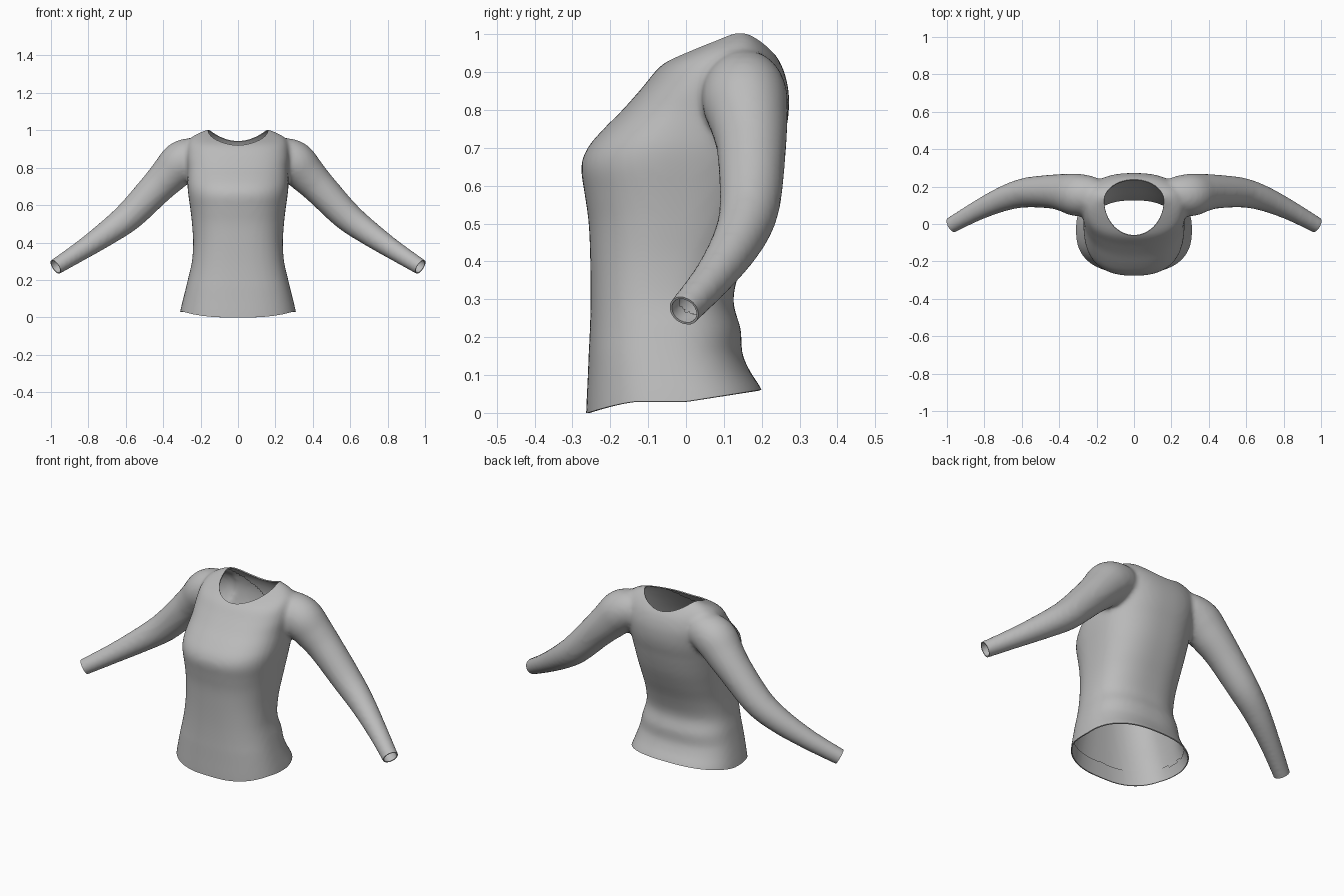
import bpy, bmesh, math
from mathutils import Vector

cube = bpy.data.objects.get("Cube")
if cube:
    bpy.data.objects.remove(cube)

fabric = bpy.data.materials.new("grey_fabric")
fabric.use_nodes = True
GREY = (0.5, 0.5, 0.5, 1)
fabric.diffuse_color = GREY
fabric.node_tree.nodes["Principled BSDF"].inputs["Base Color"].default_value = GREY


def spline(rows, steps=5):
    """Smooth rows of numbers with a Catmull-Rom curve."""
    out = []
    for i in range(len(rows) - 1):
        quad = [rows[max(i - 1, 0)], rows[i], rows[i + 1], rows[min(i + 2, len(rows) - 1)]]
        for s in range(steps):
            t = s / steps
            out.append([b + t / 2 * (c - a + t * (2 * a - 5 * b + 4 * c - d + t * (3 * (b - c) + d - a)))
                        for a, b, c, d in zip(*quad)])
    return out + [list(rows[-1])]


def loft(bm, rings):
    """Skin closed rings and cap both ends."""
    loops = [[bm.verts.new(p) for p in ring] for ring in rings]
    n = len(loops[0])
    for low, high in zip(loops, loops[1:]):
        for i in range(n):
            j = (i + 1) % n
            bm.faces.new((low[i], low[j], high[j], high[i]))
    bm.faces.new(loops[0][::-1])
    bm.faces.new(loops[-1])


def signed_pow(v, e):
    return math.copysign(abs(v) ** e, v)


def angles(n):
    return [2 * math.pi * i / n for i in range(n)]


def apply(obj, kind, **settings):
    mod = obj.modifiers.new(kind, kind)
    for key, value in settings.items():
        setattr(mod, key, value)
    bpy.context.view_layer.objects.active = obj
    bpy.ops.object.modifier_apply(modifier=mod.name)


def new_object(name, bm):
    bmesh.ops.recalc_face_normals(bm, faces=bm.faces)
    mesh = bpy.data.meshes.new(name)
    bm.to_mesh(mesh)
    bm.free()
    obj = bpy.data.objects.new(name, mesh)
    bpy.context.collection.objects.link(obj)
    return obj


# Torso rings: height, half width, front y, back y
TORSO = [
    (-0.05, .325, -.265, .22), (.03, .31, -.264, .20), (.10, .293, -.26, .168),
    (.16, .278, -.257, .148), (.22, .264, -.254, .145), (.30, .246, -.252, .125),
    (.40, .24, -.253, .15), (.50, .246, -.257, .19), (.58, .255, -.268, .22),
    (.65, .265, -.277, .24), (.70, .27, -.26, .252), (.75, .27, -.218, .265),
    (.80, .27, -.168, .272), (.86, .275, -.115, .27), (.92, .268, -.063, .252),
    (.96, .25, .012, .225), (.99, .20, .08, .195), (1.01, .14, .115, .165),
]
# Sleeve stations: x, y, z, radius
SLEEVE = [
    (.16, .15, .89, .07), (.225, .155, .865, .10), (.30, .155, .83, .114), (.37, .167, .76, .102),
    (.44, .173, .688, .091), (.575, .168, .548, .08), (.69, .138, .458, .068),
    (.83, .075, .362, .054), (.975, -.005, .27, .044), (1.03, -.036, .234, .043),
]
CUFF = Vector(SLEEVE[-2][:3])
CUFF_AXIS = (Vector(SLEEVE[-1][:3]) - CUFF).normalized()

body = bmesh.new()
rings = []
for z, w, front, back in spline(TORSO):
    mid, depth = (front + back) / 2, (back - front) / 2
    rings.append([(w * signed_pow(math.cos(a), .8), mid + depth * signed_pow(math.sin(a), .8), z)
                  for a in angles(64)])
loft(body, rings)

# Sleeves, mirrored across the body
stations = spline(SLEEVE)
centres = [Vector(s[:3]) for s in stations]
for side in (1, -1):
    rings = []
    for i, (c, s) in enumerate(zip(centres, stations)):
        along = (centres[min(i + 1, len(centres) - 1)] - centres[max(i - 1, 0)]).normalized()
        across = along.cross(Vector((0, 1, 0))).normalized()
        depth = across.cross(along)
        ring = [c + s[3] * (math.cos(a) * across + math.sin(a) * depth) for a in angles(32)]
        rings.append([(side * p.x, p.y, p.z) for p in ring])
    loft(body, rings)
shirt = new_object("long_sleeve_shirt", body)

# Fuse the parts and soften the seams
apply(shirt, "REMESH", mode="VOXEL", voxel_size=.013)
apply(shirt, "SMOOTH", factor=.5, iterations=7)


# Egg-shaped neck opening
NECK_Y, NECK_W, NECK_FRONT, NECK_BACK = .125, .16, .187, .113


def neck_ratio(p):
    dy = p.y - NECK_Y
    return math.hypot(p.x / NECK_W, dy / (NECK_BACK if dy > 0 else NECK_FRONT))


PIT = .8
cut = bmesh.new()
outline = [(NECK_W * math.cos(a),
            NECK_Y + math.sin(a) * (NECK_BACK if math.sin(a) > 0 else NECK_FRONT)) for a in angles(72)]
loft(cut, [[(x, y, z) for x, y in outline] for z in (PIT, 1.2)])
cutter = new_object("neck_cutter", cut)
cutter.hide_render = True
apply(shirt, "BOOLEAN", operation="DIFFERENCE", solver="EXACT", object=cutter)
bpy.data.objects.remove(cutter)

bm = bmesh.new()
bm.from_mesh(shirt.data)
bm.normal_update()
pit = [f for f in bm.faces if f.calc_center_median().z > PIT - .001
       and neck_ratio(f.calc_center_median()) < 1.001
       and (abs(f.normal.z) < .02 or f.calc_center_median().z < PIT + .001)]
bmesh.ops.delete(bm, geom=pit, context="FACES")

# Open the cuffs and the hem
HEM = .03
planes = [(Vector((0, 0, HEM)), Vector((0, 0, -1)))]
for side in (1, -1):
    flip = Vector((side, 1, 1))
    planes.append((CUFF * flip, CUFF_AXIS * flip))
for point, normal in planes:
    bmesh.ops.bisect_plane(bm, geom=bm.verts[:] + bm.edges[:] + bm.faces[:],
                           plane_co=point, plane_no=normal, clear_outer=True)

# Dip the hem in front and raise it behind
for v in bm.verts:
    fade = 1 - (v.co.z - HEM) / .13
    if fade > 0 and abs(v.co.x) < .4:
        dip = -.03 * min(1, max(0, (-.13 - v.co.y) / .13)) ** 1.4
        v.co.z += fade * (dip + .03 * max(0, v.co.y / .19))
bm.to_mesh(shirt.data)
bm.free()

# Turned-in facings just inside the neck, hem and cuffs
for _ in range(2):
    shirt.data.materials.append(fabric)
for poly in shirt.data.polygons:
    poly.material_index = 0
apply(shirt, "SOLIDIFY", thickness=.006, offset=-1, material_offset=1, material_offset_rim=0)
bm = bmesh.new()
bm.from_mesh(shirt.data)


def in_facing(p):
    cuff = (Vector((abs(p.x), p.y, p.z)) - CUFF).dot(CUFF_AXIS) > -.05
    return cuff or p.z < .09 or (p.z > PIT and neck_ratio(p) < 1.25)


lining = [f for f in bm.faces if f.material_index == 1 and not in_facing(f.calc_center_median())]
bmesh.ops.delete(bm, geom=lining, context="FACES")
for f in bm.faces:
    f.material_index = 0
bm.to_mesh(shirt.data)
bm.free()
shirt.data.materials.pop(index=1)

bpy.ops.object.select_all(action="DESELECT")
shirt.select_set(True)
bpy.context.view_layer.objects.active = shirt
bpy.ops.object.shade_smooth_by_angle(angle=math.radians(50))
